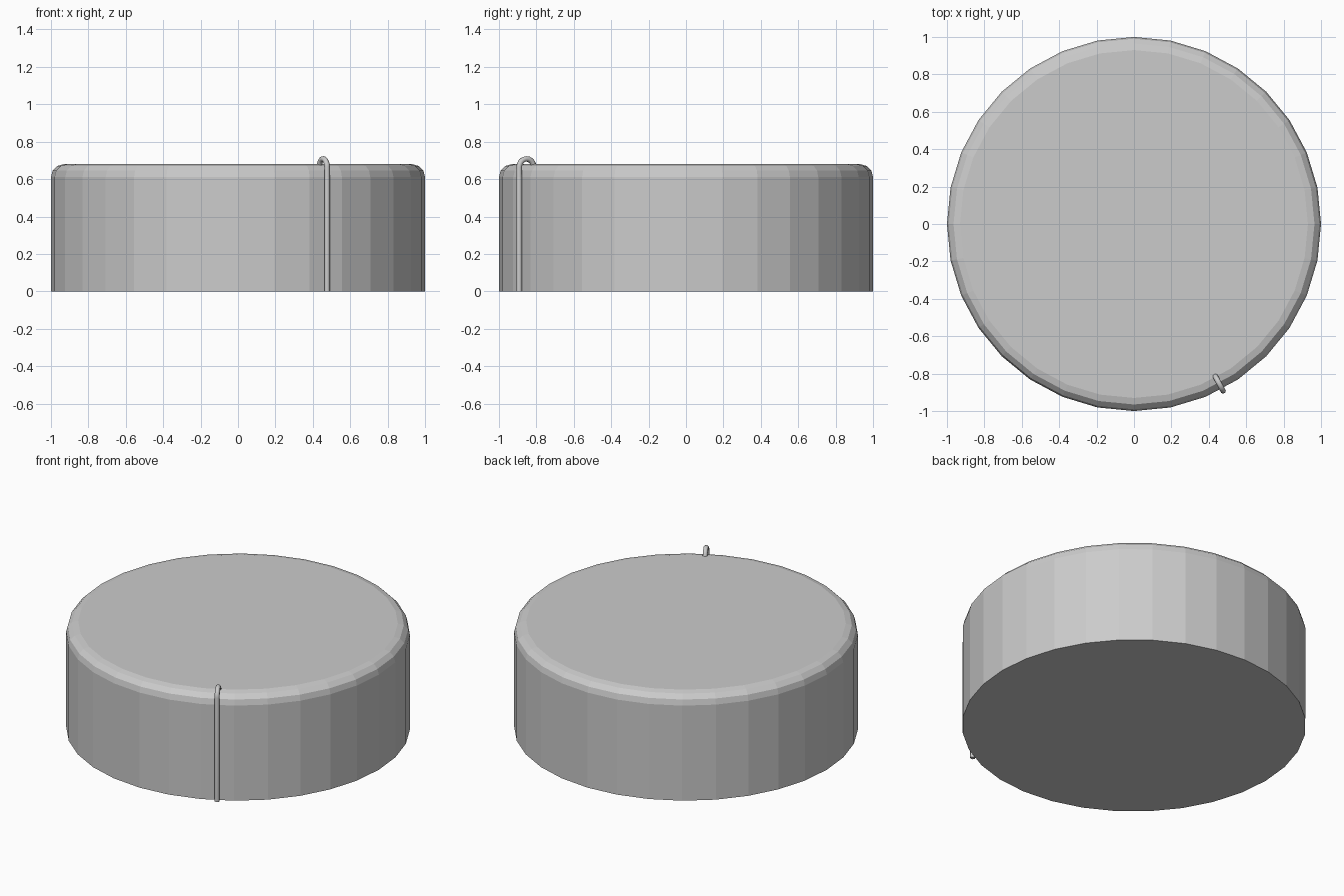
import bpy, bmesh
from math import pi, sin, cos, radians

if "Cube" in bpy.data.objects:
    bpy.data.objects.remove(bpy.data.objects["Cube"])

SIDES = 32

# Drum body: lathed profile (radius, height) with a rounded top rim
profile = [(1.0, 0.0), (1.0, 0.61), (0.991, 0.645), (0.965, 0.671), (0.93, 0.68)]
bm = bmesh.new()
rings = [[bm.verts.new((r * cos(2 * pi * i / SIDES), r * sin(2 * pi * i / SIDES), z))
          for i in range(SIDES)] for r, z in profile]
for low, high in zip(rings, rings[1:]):
    for i in range(SIDES):
        j = (i + 1) % SIDES
        bm.faces.new((low[i], low[j], high[j], high[i]))
bm.faces.new(rings[0][::-1])
bm.faces.new(rings[-1])
mesh = bpy.data.meshes.new("drum_body")
bm.to_mesh(mesh)
bm.free()
body = bpy.data.objects.new("drum_body", mesh)
bpy.context.collection.objects.link(body)

# Thin pipe: runs up the side and hooks over the rim into the top
angle = radians(-61.9)
arc_r, mid_r, arc_z = 0.044, 0.967, 0.664
path = [(mid_r + arc_r, 0.0)]
path += [(mid_r + arc_r * cos(pi * k / 10), arc_z + arc_r * sin(pi * k / 10)) for k in range(11)]
curve = bpy.data.curves.new("side_pipe", 'CURVE')
curve.dimensions = '3D'
curve.bevel_depth = 0.015
curve.bevel_resolution = 2
curve.use_fill_caps = True
spline = curve.splines.new('POLY')
spline.points.add(len(path) - 1)
for point, (r, z) in zip(spline.points, path):
    point.co = (r * cos(angle), r * sin(angle), z, 1)
spline.use_smooth = True
pipe = bpy.data.objects.new("side_pipe", curve)
bpy.context.collection.objects.link(pipe)
